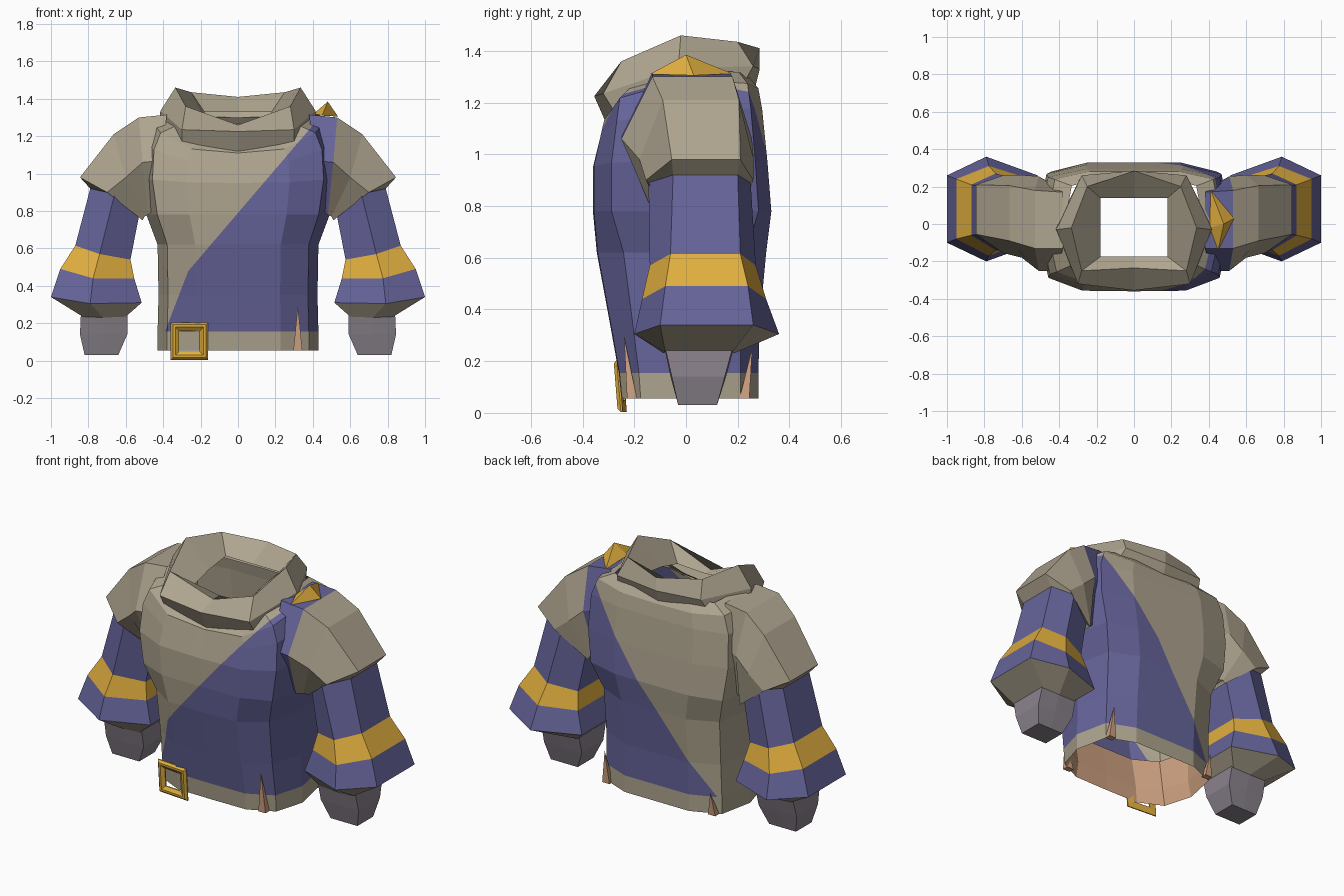
import bpy, bmesh
from mathutils import Vector

if "Cube" in bpy.data.objects:
    bpy.data.objects.remove(bpy.data.objects["Cube"])


def material(name, hexcode):
    rgb = [int(hexcode[i:i + 2], 16) / 255 for i in (0, 2, 4)]
    m = bpy.data.materials.new(name)
    m.diffuse_color = [((c + .055) / 1.055) ** 2.4 for c in rgb] + [1]
    m.use_nodes = True
    m.node_tree.nodes["Principled BSDF"].inputs["Base Color"].default_value = m.diffuse_color
    return m


TAN = material("tan cloth", "AEA48F")
BLUE = material("blue cloth", "66649A")
GOLD = material("gold trim", "E0AE3E")
GREY = material("grey glove", "8B838D")
PEACH = material("peach lining", "CDA080")


def finish(name, bm, mats, mirror=False):
    me = bpy.data.meshes.new(name)
    bm.to_mesh(me)
    bm.free()
    for m in mats:
        me.materials.append(m)
    ob = bpy.data.objects.new(name, me)
    bpy.context.collection.objects.link(ob)
    if mirror:
        ob.modifiers.new("mirror", 'MIRROR').use_mirror_merge = False
    return ob


def loft(rings, caps=(False, False), band_mats=None):
    """Skin a list of equal-length closed rings."""
    bm = bmesh.new()
    vs = [[bm.verts.new(p) for p in r] for r in rings]
    n = len(vs[0])
    for k in range(len(vs) - 1):
        for i in range(n):
            j = (i + 1) % n
            f = bm.faces.new((vs[k][i], vs[k][j], vs[k + 1][j], vs[k + 1][i]))
            if band_mats:
                f.material_index = band_mats[k]
    if caps[0]:
        bm.faces.new(vs[0][::-1])
    if caps[1]:
        bm.faces.new(vs[-1])
    bmesh.ops.recalc_face_normals(bm, faces=bm.faces[:])
    return bm


def spike(name, base, tip, mat):
    """Pyramid on four base points."""
    bm = bmesh.new()
    foot = [bm.verts.new(p) for p in base]
    top = bm.verts.new(tip)
    bm.faces.new(foot)
    for k in range(4):
        bm.faces.new((foot[k], foot[(k + 1) % 4], top))
    bmesh.ops.recalc_face_normals(bm, faces=bm.faces[:])
    finish(name, bm, [mat])


def symmetric(half):
    return half + [(-x, y, z) for x, y, z in half[-2:0:-1]]


def body_ring(zf, zs, zb, w, yf, yb):
    """12-sided ring: front, side and back heights, half width, front and back depth."""
    c = .7 if zs < .7 else .8       # squarer corners on the chest
    shape = [(0, yf, zf, 0), (.53, yf * .99, zf, .12), (.88, yf * c, zf, .6), (1, 0, zs, 0),
             (.9, yb * (c + .05), zb, .6), (.5, yb, zb, .12), (0, yb, zb, 0)]
    return symmetric([(w * fx, y, z + (zs - z) * t) for fx, y, z, t in shape])


# Torso shell
body = [(.055, .055, .055, .43, -.25, .28),
        (.155, .155, .155, .43, -.26, .28),
        (.35, .35, .35, .425, -.295, .285),
        (.62, .62, .62, .43, -.345, .31),
        (.78, .78, .78, .49, -.36, .33),
        (.95, .98, .97, .52, -.36, .315),
        (1.05, 1.18, 1.17, .51, -.335, .295),
        (1.11, 1.29, 1.25, .47, -.32, .28),
        (1.15, 1.33, 1.30, .37, -.27, .24)]
bm = loft([body_ring(*r) for r in body])

# Diagonal colour change: (height at x=0, slope) lines on the front and back
LINES = {True: [(.79, 1.17), (1.17, 2.6)], False: [(.65, 1.36)]}
for front, lines in LINES.items():
    for h, slope in lines:
        faces = [f for f in bm.faces if (f.calc_center_median().y < 0) == front]
        geom = set(faces)
        for f in faces:
            geom.update(f.edges)
            geom.update(f.verts)
        bmesh.ops.bisect_plane(bm, geom=list(geom), plane_co=(0, 0, h),
                               plane_no=Vector((-slope, 0, 1)).normalized())
for f in bm.faces:
    c = f.calc_center_median()
    below = all(c.z < h + s * c.x for h, s in LINES[c.y < 0])
    f.material_index = 1 if below and c.z > .155 else 0
finish("torso", bm, [TAN, BLUE])

# Inner lining just inside the hem
inner = [body_ring(*body[0])]
inner += [body_ring(a, b, c, w * .95, yf * .94, yb * .94) for a, b, c, w, yf, yb in body[1:3]]
finish("lining", loft(inner), [PEACH])

# Cowl collar, low at the front, with a square neck hole
collar = [
    [(0, -.30, 1.10), (.3, -.28, 1.17), (.42, -.02, 1.29), (.3, .22, 1.27), (0, .265, 1.25)],
    [(0, -.355, 1.225), (.3, -.32, 1.235), (.415, -.03, 1.335), (.28, .26, 1.34), (0, .285, 1.33)],
    [(0, -.235, 1.26), (.28, -.25, 1.36), (.335, -.02, 1.46), (.25, .2, 1.435), (0, .285, 1.41)],
    [(0, -.175, 1.26), (.18, -.175, 1.27), (.18, -.02, 1.31), (.18, .14, 1.33), (0, .14, 1.33)]]
finish("collar", loft([symmetric(r) for r in collar]), [TAN])


def hexring(outer, mid, inn, yo, ym):
    """Six-sided arm ring from (x, z) of outer, middle, inner edges and their y spans."""
    return [(outer[0], yo[0], outer[1]), (outer[0], yo[1], outer[1]), (mid[0], ym[1], mid[1]),
            (inn[0], yo[1], inn[1]), (inn[0], yo[0], inn[1]), (mid[0], ym[0], mid[1])]


sleeve_top = hexring((.79, .92), (.66, .89), (.53, .77), (-.05, .2), (-.145, .25))
cuff_end = hexring((.83, .235), (.72, .23), (.6, .235), (-.08, .18), (-.085, .185))

# Shoulder caps blending into the torso; the sash crosses the inner band on one side
cap = [hexring((.38, 1.315), (.41, 1.07), (.43, .82), (-.13, .17), (-.25, .2)),
       hexring((.53, 1.30), (.51, 1.06), (.48, .78), (-.13, .18), (-.25, .255)),
       hexring((.665, 1.21), (.60, .98), (.5, .77), (-.09, .205), (-.18, .262)),
       hexring((.845, .98), (.70, .90), (.51, .75), (-.055, .21), (-.155, .26)),
       sleeve_top]
for side, s, inner_mat in (("left", 1, 1), ("right", -1, 0)):
    rings = [[(s * x, y, z) for x, y, z in r] for r in cap]
    finish("shoulder_cap_" + side, loft(rings, band_mats=[inner_mat, 0, 0, 0]), [TAN, BLUE])

# Flared sleeves with a gold band and tan underside
sleeve = [sleeve_top,
          hexring((.87, .615), (.74, .57), (.575, .54), (-.06, .21), (-.14, .27)),
          hexring((.95, .49), (.775, .44), (.555, .44), (-.08, .24), (-.17, .31)),
          hexring((1.0, .34), (.79, .305), (.515, .31), (-.1, .26), (-.2, .36)),
          cuff_end]
finish("sleeve", loft(sleeve, band_mats=[0, 1, 0, 2]), [BLUE, GOLD, TAN], True)

# Gloved hands: tapered boxes
hand = [hexring((.84, .25), (.72, .25), (.59, .25), (-.08, .18), (-.083, .185)),
        hexring((.845, .14), (.72, .14), (.592, .14), (-.055, .15), (-.06, .155)),
        hexring((.82, .03), (.73, .03), (.64, .03), (-.03, .12), (-.03, .12))]
finish("hand", loft(hand, (True, True)), [GREY], True)

# Belt buckle: square frame with sloping bevels
def square(r, y):
    """Square ring about the buckle centre, turned to follow the waist."""
    return [(-.26 + sx * r, y - (sx + sz) * r * .08, .104 + sz * r)
            for sx, sz in ((-1, -1), (1, -1), (1, 1), (-1, 1))]


frame = [square(.1, -.245), square(.1, -.252), square(.088, -.265),
         square(.075, -.265), square(.055, -.25)]
finish("buckle", loft(frame + [square(.055, -.242), square(.1, -.245)]), [GOLD])

# Shoulder clasp: small pointed wedge
spike("shoulder_clasp", [(.41, .18, 1.312), (.405, -.02, 1.32), (.45, -.14, 1.31),
                         (.535, .03, 1.305)], (.48, 0, 1.385), GOLD)

# Torn slits at the hem: slim spikes of lining
for i, (x, y, h) in enumerate([(.32, -.21, .24), (.365, .225, .2), (-.35, .235, .14)]):
    base = [(x + dx, y + dy, .055) for dx, dy in
            ((-.024, -.018), (.024, -.018), (.024, .02), (-.024, .02))]
    spike(f"hem_slit_{i + 1}", base, (x, y * 1.14, .055 + h), PEACH)
